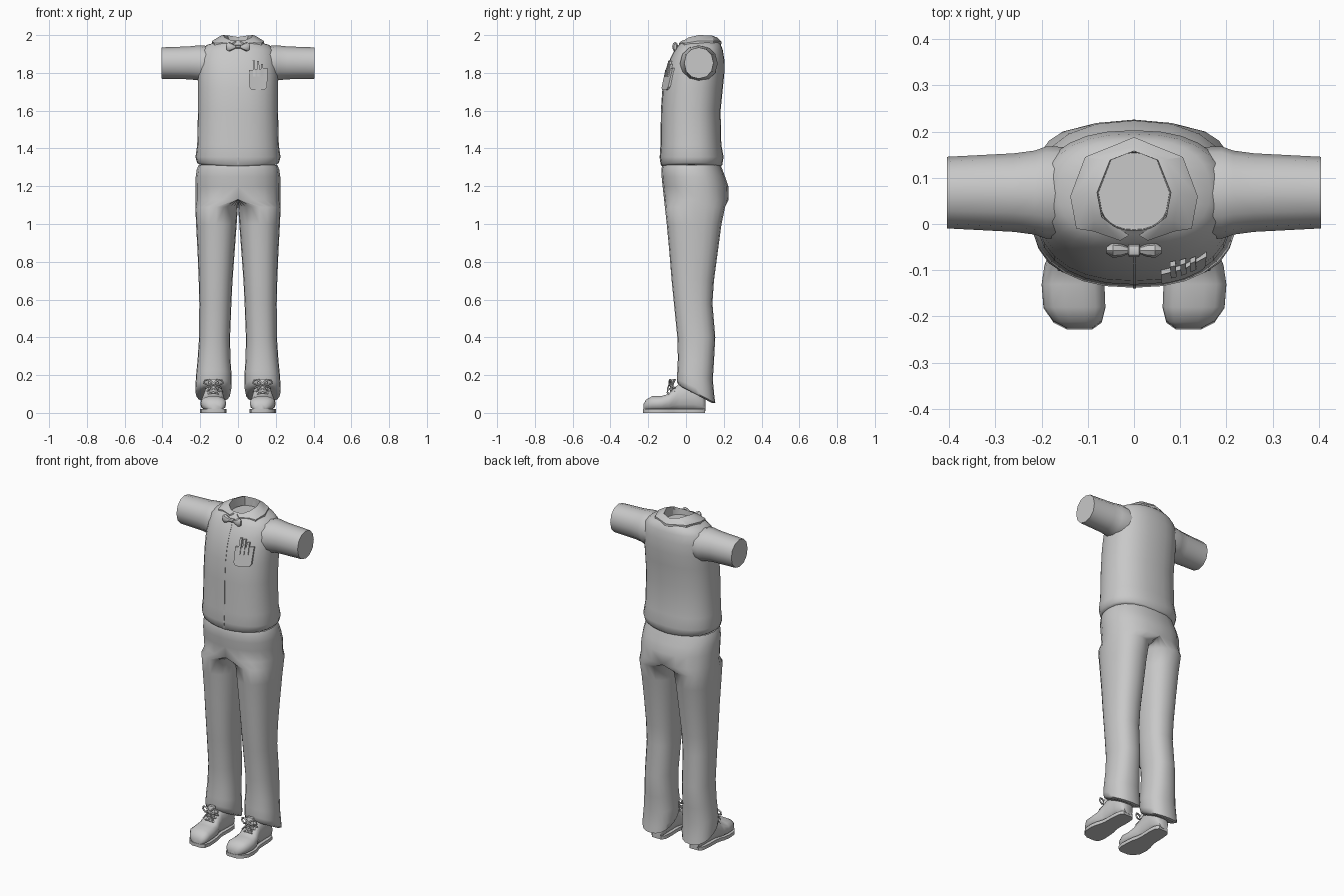
import bpy, bmesh, math
from mathutils import Vector

if "Cube" in bpy.data.objects:
    bpy.data.objects.remove(bpy.data.objects["Cube"])

grey = bpy.data.materials.new("plain grey")
grey.diffuse_color = (0.58, 0.58, 0.58, 1)
grey.use_nodes = True
grey.node_tree.nodes["Principled BSDF"].inputs["Base Color"].default_value = grey.diffuse_color


def finish(name, bm, mirror=False, angle=40):
    bmesh.ops.remove_doubles(bm, verts=bm.verts, dist=1e-5)
    bmesh.ops.recalc_face_normals(bm, faces=bm.faces)
    for f in bm.faces:
        f.smooth = True
    me = bpy.data.meshes.new(name)
    bm.to_mesh(me)
    bm.free()
    me.set_sharp_from_angle(angle=math.radians(angle))
    me.materials.append(grey)
    ob = bpy.data.objects.new(name, me)
    bpy.context.collection.objects.link(ob)
    if mirror:
        m = ob.modifiers.new("mirror", 'MIRROR')
        m.use_clip = True
    return ob


def loft(rings, cap_start=True, cap_end=True):
    """Skin a list of closed rings."""
    bm = bmesh.new()
    rows = [[bm.verts.new(p) for p in r] for r in rings]
    n = len(rows[0])
    for a, b in zip(rows, rows[1:]):
        for i in range(n):
            j = (i + 1) % n
            bm.faces.new((a[i], a[j], b[j], b[i]))
    if cap_start:
        bm.faces.new(rows[0])
    if cap_end:
        bm.faces.new(rows[-1])
    return bm


def oval(a, b, n, power=2.0, start=0.0):
    """Rounded outline with half sizes a and b."""
    out = []
    for i in range(n):
        t = start + 2 * math.pi * i / n
        c, s = math.cos(t), math.sin(t)
        out.append((a * math.copysign(abs(c) ** (2 / power), c),
                    b * math.copysign(abs(s) ** (2 / power), s)))
    return out


def tube(name, pts, r, mirror=True):
    cu = bpy.data.curves.new(name, 'CURVE')
    cu.dimensions = '3D'
    cu.bevel_depth, cu.bevel_resolution, cu.use_fill_caps = r, 1, True
    sp = cu.splines.new('POLY')
    sp.points.add(len(pts) - 1)
    for p, q in zip(sp.points, pts):
        p.co = (*q, 1)
    cu.materials.append(grey)
    ob = bpy.data.objects.new(name, cu)
    bpy.context.collection.objects.link(ob)
    if mirror:
        ob.modifiers.new("mirror", 'MIRROR')


# Shirt body: height, half width, front y, back y
POW = 2.35
shirt = [(1.302, .205, -.122, .182), (1.312, .217, -.132, .192), (1.355, .225, -.138, .199),
         (1.42, .216, -.133, .187), (1.6, .212, -.131, .183), (1.72, .212, -.123, .195),
         (1.8, .212, -.108, .203), (1.87, .208, -.085, .203), (1.92, .195, -.059, .195),
         (1.948, .165, -.039, .185), (1.963, .115, -.023, .17), (1.972, .08, -.014, .156),
         (1.94, .078, -.012, .154)]
rings = []
for z, w, f, b in shirt:
    rings.append([(x, y + (f + b) / 2, z + (.012 * abs(x) / .2 if z < 1.32 else 0))
                  for x, y in oval(w, (b - f) / 2, 28, POW)])
finish("shirt_body", loft(rings), angle=50)


def front_y(x, z):
    """Front surface of the shirt."""
    for p, q in zip(shirt, shirt[1:]):
        if p[0] <= z <= q[0]:
            t = (z - p[0]) / (q[0] - p[0])
            w, f, b = [p[i] + t * (q[i] - p[i]) for i in (1, 2, 3)]
            return (f + b) / 2 - (b - f) / 2 * (1 - abs(x / w) ** POW) ** (1 / POW)
    return 0


# Short sleeves: x, half depth, half height, centre z
sleeve = [(.12, .098, .09, 1.845), (.19, .100, .096, 1.85), (.215, .091, .092, 1.853),
          (.26, .085, .087, 1.853), (.405, .0775, .083, 1.852)]
finish("sleeves", loft([[(x, .068 + y, zc + z) for y, z in oval(ry, rz, 12, 2.1)]
                        for x, ry, rz, zc in sleeve]), True, 45)

# Folded collar: inner top edge and outer lower edge, from the back to the front
collar = [((0, .158, 1.99), (0, .188, 1.966)), ((.052, .138, 1.998), (.106, .145, 1.97)),
          ((.08, .068, 2.0), (.138, .06, 1.968)), ((.07, .015, 1.988), (.125, -.01, 1.957)),
          ((.042, -.006, 1.975), (.088, -.016, 1.960)), ((.01, -.024, 1.968), (.03, -.036, 1.957))]
rings = []
for i, o in collar:
    i, o = Vector(i), Vector(o)
    rings.append([Vector((i.x * .96, i.y, 1.945)), i, i.lerp(o, .3) + Vector((0, 0, .003)), o,
                  o - Vector((0, 0, .014))])
finish("collar", loft(rings, cap_start=False), True, 35)

# Bow tie: x, half height, half depth
bow = [(0, .010, .014), (.011, .010, .014), (.013, .008, .008), (.028, .017, .014),
       (.046, .026, .016), (.06, .017, .007)]
finish("bow_tie", loft([[(x, -.057 + y, 1.938 + z) for y, z in oval(d, h, 8)]
                        for x, h, d in bow], cap_start=False), True, 40)


def plate(name, outline, lift, sink=.006):
    """Thin plate that follows the front of the shirt."""
    bm = loft([[(x, front_y(x, z) + d, z) for x, z in outline] for d in (sink, -lift)])
    finish(name, bm, angle=30)


# Button strip, pocket and pens
zs = [1.315 + .6 * i / 16 for i in range(17)]
for za, zb in zip(zs, zs[1:]):
    plate("button_strip", [(-.002, za), (.004, za), (.004, zb), (-.002, zb)], .002)
plate("pocket", [(.06, 1.725), (.072, 1.71), (.108, 1.709), (.142, 1.711), (.154, 1.726),
                 (.157, 1.825), (.108, 1.818), (.058, 1.815)], .010)
for x, top in ((.086, 1.866), (.108, 1.862), (.129, 1.848)):
    plate("pen", [(x - .006, 1.78), (x + .006, 1.78), (x + .004, top), (x - .008, top)], .013, -.002)

# Trousers: z, inner x, outer x, front y, back y, front rise; inner x of 0 joins both halves
legs = [(1.312, 0, .208, -.125, .184, 0), (1.29, 0, .218, -.131, .192, 0),
        (1.25, 0, .224, -.129, .207, 0), (1.2, 0, .226, -.124, .224, 0),
        (1.13, 0, .226, -.116, .226, 0), (1.09, .001, .226, -.112, .207, 0),
        (1.0, .007, .222, -.102, .188, 0), (.85, .018, .214, -.088, .168, 0),
        (.7, .029, .208, -.076, .148, 0), (.58, .035, .205, -.064, .14, 0),
        (.4, .042, .206, -.046, .155, 0), (.28, .040, .214, -.043, .148, .01),
        (.2, .034, .222, -.046, .142, .025), (.135, .034, .226, -.048, .150, .045),
        (.105, .040, .224, -.046, .155, .052), (.096, .060, .208, -.030, .140, .045)]
rings = []
N = 20
for z, xi, xo, f, b, rise in legs:
    cy, ry = (f + b) / 2, (b - f) / 2
    ring = []
    for k, (x, y) in enumerate(oval(1, 1, N, 2.3, -math.pi / 2)):
        if xi == 0:
            px = xo * x if k < N / 2 and k > 0 else 0
        else:
            px = (xi + xo) / 2 + (xo - xi) / 2 * x
        ring.append((px, cy + ry * y, z - rise * y))
    rings.append(ring)
bm = loft(rings, cap_start=False)
inner = [f for f in bm.faces if all(v.co.x < 1e-4 for v in f.verts)]
bmesh.ops.delete(bm, geom=inner, context='FACES')
finish("trousers", bm, True, 60)

# Shoes: y, centre x, half width, top z
shoe = [(-.226, .118, .028, .045), (-.212, .122, .052, .070), (-.18, .129, .067, .089),
        (-.13, .132, .068, .090), (-.09, .131, .063, .102), (-.062, .130, .054, .135),
        (-.035, .129, .050, .155), (.04, .127, .050, .155), (.085, .126, .045, .11),
        (.103, .126, .030, .07)]
finish("shoe_uppers", loft([[(cx + x, y, .01 + (zt - .01) / 2 + z)
                             for x, z in oval(w, (zt - .01) / 2, 14, 2.5)]
                            for y, cx, w, zt in shoe]), True, 50)
outline = [(cx + w, y - .002) for y, cx, w, _ in shoe] + \
          [(cx - w, y - .002) for y, cx, w, _ in reversed(shoe)]
finish("soles", loft([[(x, y, z) for x, y in outline] for z in (0, .02)]), True, 40)

# Tongues and laces
tongue = [(-.075, .11, .026), (-.075, .150, .028), (-.062, .180, .022)]
finish("tongues", loft([[(.130 + x, y + d, z) for x, d in oval(w, .010, 10)]
                        for y, z, w in tongue]), True, 40)
for y, z in ((-.098, .104), (-.086, .124), (-.086, .144)):
    tube("lace", [(.088, y + .028, z - .012), (.110, y + .004, z), (.130, y, z + .004),
                  (.150, y + .004, z), (.172, y + .028, z - .012)], .005)
for s in (-1, 1):
    tube("lace_bow", [(.130 + s * x, y, z) for x, y, z in
                      ((0, -.088, .155), (.025, -.086, .176), (.046, -.078, .172),
                       (.050, -.078, .156), (.028, -.088, .148), (0, -.088, .155))], .005)
    tube("lace_end", [(.130 + s * x, y, z) for x, y, z in
                      ((0, -.088, .155), (.018, -.096, .132), (.034, -.098, .112))], .004)
